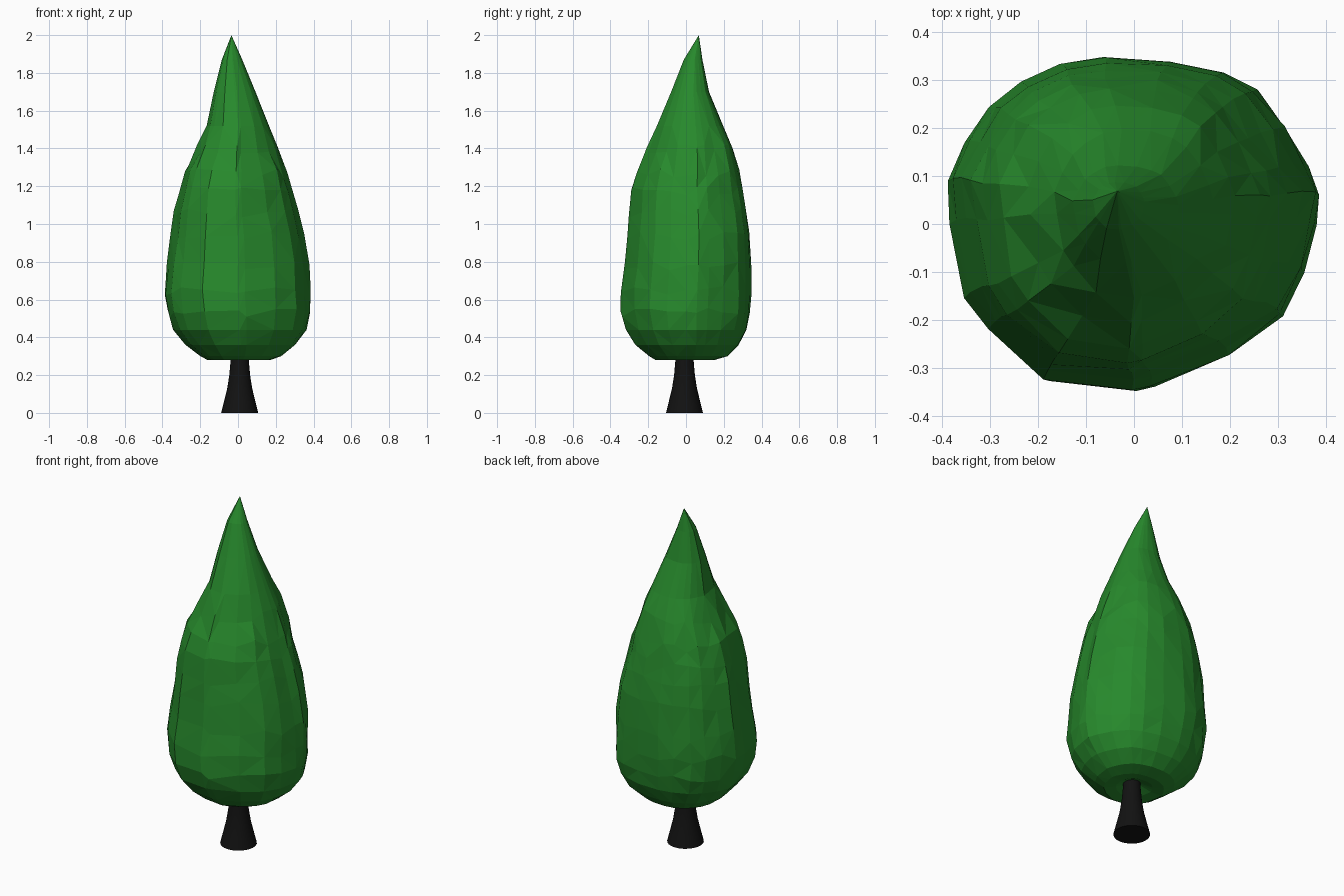
import bpy, bmesh, math, random

if "Cube" in bpy.data.objects:
    bpy.data.objects.remove(bpy.data.objects["Cube"])
random.seed(4)


def material(name, color):
    m = bpy.data.materials.new(name)
    m.diffuse_color = color
    m.use_nodes = True
    m.node_tree.nodes["Principled BSDF"].inputs["Base Color"].default_value = m.diffuse_color
    return m


def finish(bm, name, mat):
    bmesh.ops.recalc_face_normals(bm, faces=bm.faces)
    me = bpy.data.meshes.new(name)
    bm.to_mesh(me)
    bm.free()
    me.materials.append(mat)
    ob = bpy.data.objects.new(name, me)
    bpy.context.collection.objects.link(ob)
    return ob


def loft(bm, rings):
    for a, b in zip(rings, rings[1:]):
        for i in range(len(a)):
            j = (i + 1) % len(a)
            bm.faces.new((a[i], a[j], b[j], b[i]))


def fan(bm, ring, tip):
    for i in range(len(ring)):
        bm.faces.new((ring[i], ring[(i + 1) % len(ring)], tip))


# Foliage: irregular outline scaled to the extents of each level
outline = [(.39, .06), (.37, .12), (.325, .2), (.26, .28), (.19, .315), (.08, .34),
           (-.06, .348), (-.15, .333), (-.24, .295), (-.3, .245), (-.35, .17),
           (-.39, .09), (-.38, 0), (-.35, -.155), (-.3, -.22), (-.185, -.325),
           (0, -.347), (.04, -.34), (.2, -.275), (.31, -.19), (.36, -.1), (.382, 0)]
# z, left, right, front, back
levels = [(.29, -.10, .10, -.10, .09), (.28, -.16, .17, -.16, .15),
          (.30, -.20, .23, -.195, .22), (.36, -.275, .305, -.265, .28),
          (.44, -.345, .365, -.32, .32), (.53, -.375, .385, -.345, .34),
          (.65, -.39, .382, -.342, .343), (.78, -.377, .375, -.326, .343),
          (.94, -.357, .35, -.31, .335), (1.06, -.337, .315, -.30, .32),
          (1.17, -.315, .287, -.288, .303), (1.27, -.28, .26, -.257, .284),
          (1.40, -.22, .208, -.205, .245), (1.52, -.165, .165, -.152, .195),
          (1.70, -.127, .093, -.078, .122), (1.87, -.085, .022, -.012, .087)]
bm = bmesh.new()
rings = []
for z, l, r, f, b in levels:
    ring = []
    for x, y in outline:
        k = 1 + random.uniform(-.012, .012)
        dz = random.uniform(-.025, .025) if .5 < z < 1.5 else 0
        ring.append(bm.verts.new(((l + r) / 2 + (r - l) / 2 * x / .39 * k,
                                  (f + b) / 2 + (b - f) / 2 * y / .347 * k, z + dz)))
    rings.append(ring)
loft(bm, rings)
fan(bm, rings[-1], bm.verts.new((-.035, .068, 2)))
fan(bm, rings[0], bm.verts.new((.005, -.005, .33)))
bmesh.ops.triangulate(bm, faces=bm.faces)
finish(bm, "foliage", material("leaf_green", (.02, .25, .025, 1)))

# Flared trunk
bm = bmesh.new()
rings = []
for z, r in [(0, .098), (.06, .083), (.13, .066), (.20, .055), (.28, .048), (.36, .046)]:
    rings.append([bm.verts.new((.009 + r * math.cos(i * math.tau / 24),
                                -.008 + r * math.sin(i * math.tau / 24), z))
                  for i in range(24)])
loft(bm, rings)
bm.faces.new(rings[0])
bm.faces.new(rings[-1])
trunk = finish(bm, "trunk", material("dark_bark", (.006, .006, .006, 1)))
bpy.context.view_layer.objects.active = trunk
trunk.select_set(True)
bpy.ops.object.shade_smooth_by_angle()
